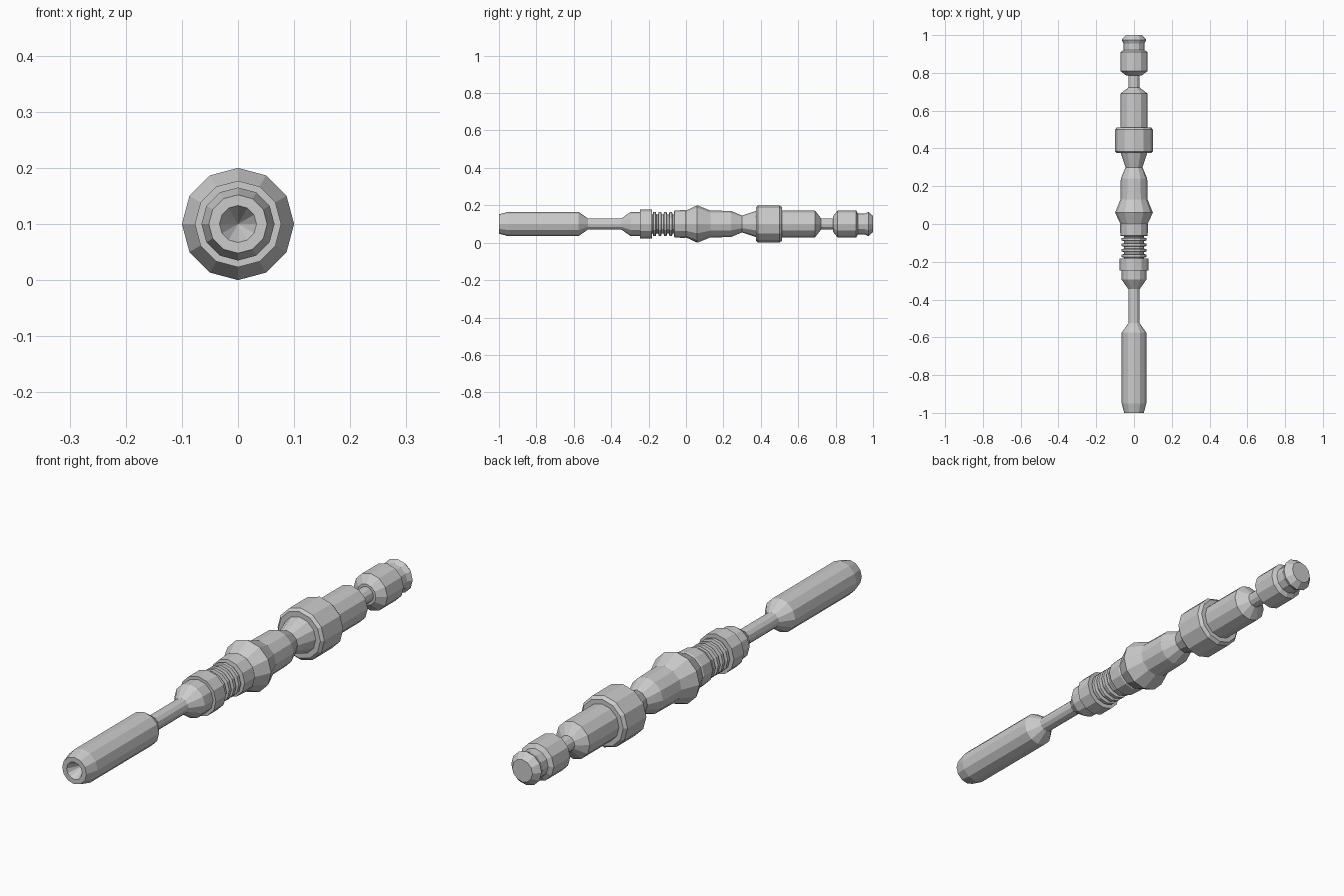
import bpy, bmesh
from math import cos, sin, pi

if "Cube" in bpy.data.objects:
    bpy.data.objects.remove(bpy.data.objects["Cube"])

SIDES = 12
AXIS_Z = 0.1


def lathe(name, profile):
    """Turn a (y, radius) profile around the long axis; radius 0 makes a tip."""
    bm = bmesh.new()
    rings = []
    for y, r in profile:
        n = SIDES if r > 0 else 1
        rings.append([bm.verts.new((r * cos(2 * pi * i / SIDES), y,
                                    AXIS_Z + r * sin(2 * pi * i / SIDES))) for i in range(n)])
    for a, b in zip(rings, rings[1:]):
        for i in range(SIDES):
            j = (i + 1) % SIDES
            if len(a) == 1:
                bm.faces.new((a[0], b[j], b[i]))
            elif len(b) == 1:
                bm.faces.new((a[i], a[j], b[0]))
            else:
                bm.faces.new((a[i], a[j], b[j], b[i]))
    # profile runs front to back, so wind the faces outwards
    bmesh.ops.reverse_faces(bm, faces=bm.faces[:])
    mesh = bpy.data.meshes.new(name)
    bm.to_mesh(mesh)
    bm.free()
    # make sure the radial normals point away from the axis
    side = max(mesh.polygons, key=lambda p: p.area)
    if side.normal.x * side.center.x + side.normal.z * (side.center.z - AXIS_Z) < 0:
        mesh.flip_normals()
    ob = bpy.data.objects.new(name, mesh)
    bpy.context.collection.objects.link(ob)
    return ob


# Long front barrel with a conical bore in its end
lathe("front_barrel", [(-0.94, 0), (-1, 0.033), (-1, 0.052), (-0.95, 0.065),
                       (-0.575, 0.065), (-0.525, 0.03)])
# Thin neck and flare
lathe("front_neck", [(-0.525, 0.03), (-0.345, 0.03), (-0.295, 0.065), (-0.245, 0.065)])
# Raised collar
lathe("collar", [(-0.245, 0.065), (-0.245, 0.077), (-0.183, 0.077), (-0.183, 0.052)])

# Ribbed section: repeated ridges with narrow grooves
ribs = [(-0.183, 0.052)]
for k in range(4):
    y = -0.172 + k * 0.029
    ribs += [(y - 0.006, 0.052), (y - 0.003, 0.065), (y + 0.010, 0.065), (y + 0.013, 0.052)]
ribs.append((-0.065, 0.052))
lathe("ribbed_section", ribs)

# Middle body with a pointed bulge and a waist
lathe("middle_body", [(-0.065, 0.052), (-0.062, 0.072), (-0.005, 0.075), (0.0, 0.072),
                      (0.06, 0.1), (0.13, 0.072), (0.24, 0.07), (0.3, 0.045), (0.375, 0.07)])
# Wide ring
lathe("wide_ring", [(0.375, 0.07), (0.375, 0.09), (0.385, 0.1), (0.5, 0.1),
                    (0.512, 0.09), (0.512, 0.072)])
# Rear body narrowing to a neck
lathe("rear_body", [(0.512, 0.072), (0.69, 0.072), (0.722, 0.03), (0.785, 0.03)])
# Pommel with a small end cap
lathe("pommel", [(0.785, 0.03), (0.785, 0.04), (0.81, 0.072), (0.91, 0.072), (0.92, 0.055),
                 (0.955, 0.055), (0.975, 0.065), (1, 0.043), (1, 0)])
